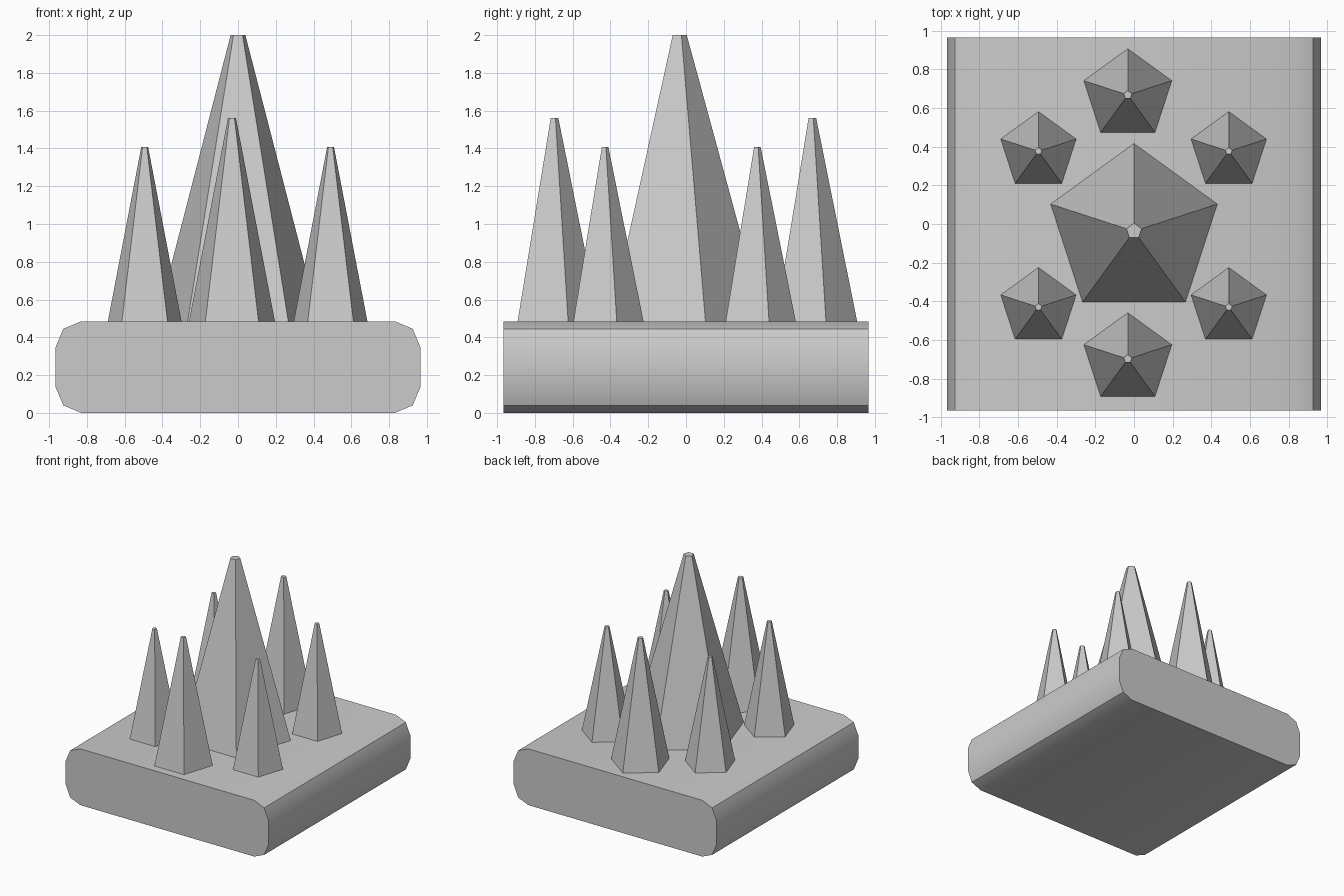
import bpy, bmesh, math

if "Cube" in bpy.data.objects:
    bpy.data.objects.remove(bpy.data.objects["Cube"])

TOP = 0.485      # height of the base slab
DEPTH = 0.965    # half depth of the base slab

# Base slab: softened cross-section in XZ, mirrored and extruded along y
right = [(0.83, 0), (0.925, 0.04), (0.967, 0.14),
         (0.967, 0.345), (0.925, 0.445), (0.83, TOP)]
profile = right + [(-x, z) for x, z in reversed(right)]
bm = bmesh.new()
face = bm.faces.new([bm.verts.new((x, -DEPTH, z)) for x, z in profile])
ext = bmesh.ops.extrude_face_region(bm, geom=[face], use_keep_orig=True)
bmesh.ops.translate(bm, vec=(0, 2 * DEPTH, 0),
                    verts=[v for v in ext["geom"] if isinstance(v, bmesh.types.BMVert)])
bmesh.ops.recalc_face_normals(bm, faces=bm.faces)
mesh = bpy.data.meshes.new("base_slab")
bm.to_mesh(mesh)
bm.free()
base = bpy.data.objects.new("base_slab", mesh)
bpy.context.collection.objects.link(base)
bpy.context.view_layer.objects.active = base
base.select_set(True)
bpy.ops.object.shade_smooth_by_angle(angle=math.radians(30))


# Five-sided tapered spike with a small flat tip, standing on the slab
def spike(name, x, y, radius, tip, top):
    h = top - TOP
    bpy.ops.mesh.primitive_cone_add(vertices=5, radius1=radius, radius2=tip, depth=h,
                                    location=(x, y, TOP + h / 2))
    bpy.context.object.name = name


spike("centre_spike", 0, -0.037, 0.453, 0.041, 2.0)
for label, y in (("back", 0.667), ("front", -0.698)):
    spike(label + "_spike", -0.032, y, 0.239, 0.022, 1.562)
for label, y in (("back", 0.376), ("front", -0.43)):
    for side, x in (("left", -0.494), ("right", 0.49)):
        spike(f"{label}_{side}_spike", x, y, 0.205, 0.019, 1.408)
